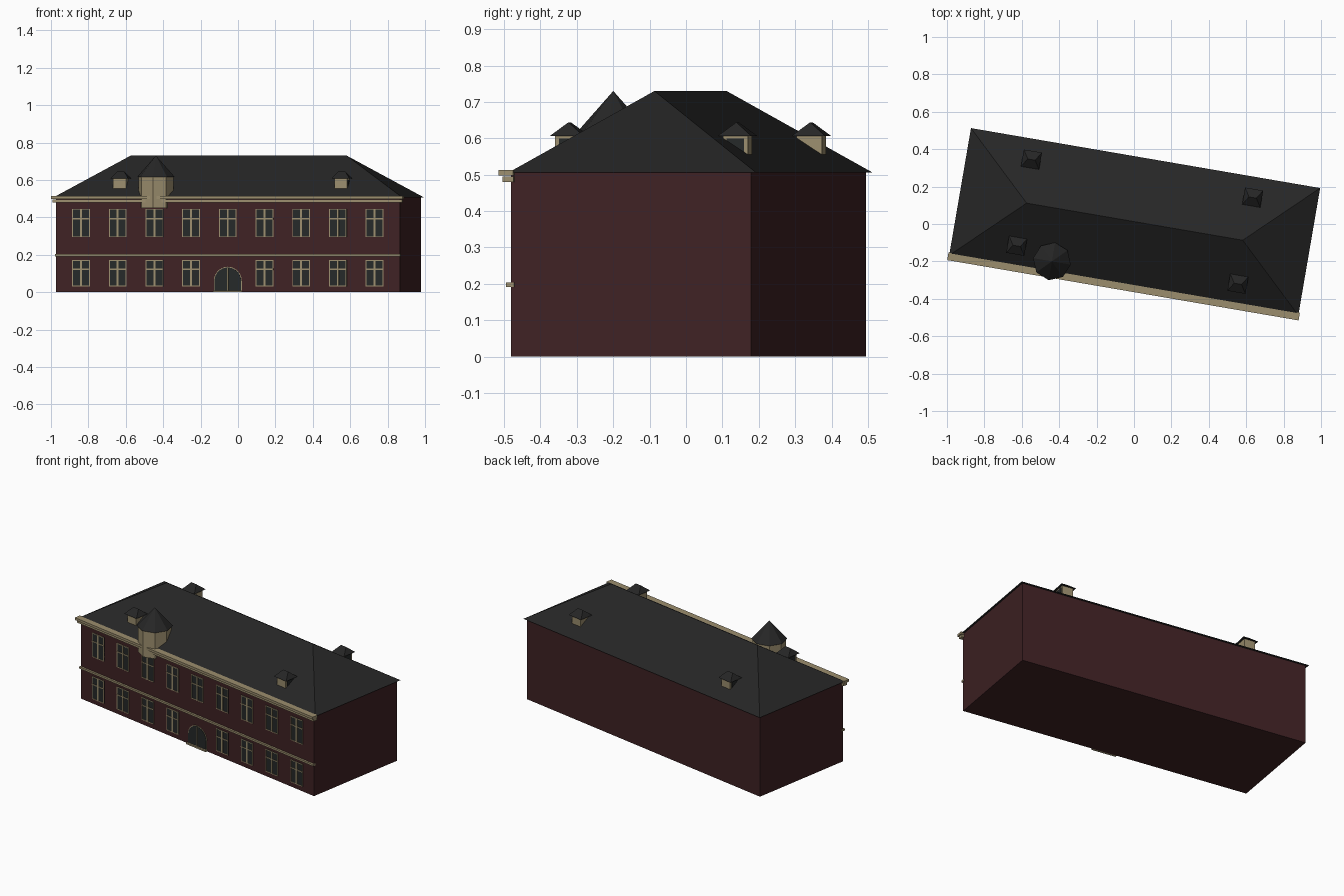
import bpy, bmesh, math
from mathutils import Matrix, Vector

if "Cube" in bpy.data.objects:
    bpy.data.objects.remove(bpy.data.objects["Cube"], do_unlink=True)

# Building frame: u runs along the facade, v towards the back
FRAME = Matrix.Translation((0.0025, 0.0065, 0)) @ Matrix.Rotation(math.radians(-9.74), 4, "Z")
HALF_L, HALF_D = 0.933, 0.335
FACE = -HALF_D


def material(name, rgb):
    m = bpy.data.materials.new(name)
    m.use_nodes = True
    m.diffuse_color = (*rgb, 1)
    m.node_tree.nodes["Principled BSDF"].inputs["Base Color"].default_value = (*rgb, 1)
    return m


BRICK = material("dark red brick", (0.050, 0.0155, 0.0175))
SLATE = material("dark slate", (0.0195, 0.0195, 0.0195))
STONE = material("tan stone", (0.33, 0.27, 0.155))
GLASS = material("dark glass", (0.019, 0.022, 0.022))


def finish(bm, name, mat):
    bmesh.ops.recalc_face_normals(bm, faces=bm.faces[:])
    mesh = bpy.data.meshes.new(name)
    bm.to_mesh(mesh)
    bm.free()
    mesh.materials.append(mat)
    ob = bpy.data.objects.new(name, mesh)
    ob.matrix_world = FRAME
    bpy.context.collection.objects.link(ob)
    return ob


def add_box(bm, u0, u1, v0, v1, z0, z1):
    size = Matrix.Diagonal((u1 - u0, v1 - v0, z1 - z0, 1))
    mid = Matrix.Translation(((u0 + u1) / 2, (v0 + v1) / 2, (z0 + z1) / 2))
    bmesh.ops.create_cube(bm, size=1, matrix=mid @ size)


def boxes(name, mat, items):
    bm = bmesh.new()
    for item in items:
        add_box(bm, *item)
    return finish(bm, name, mat)


def hip_roof(name, cu, cv, a, b, ridge, z0, z1):
    bm = bmesh.new()
    base = [bm.verts.new((cu + s * a, cv + t * b, z0)) for s, t in ((-1, -1), (1, -1), (1, 1), (-1, 1))]
    left, right = (bm.verts.new((cu + s * ridge, cv, z1)) for s in (-1, 1))
    f0, f1, f2, f3 = base
    for face in ((f0, f1, right, left), (f1, f2, right), (f2, f3, left, right), (f3, f0, left), base):
        bm.faces.new(face)
    return finish(bm, name, SLATE)


def extruded(name, mat, outline, v0, v1):
    """Extrude a closed (u, z) outline between two depths."""
    bm = bmesh.new()
    face = bm.faces.new([bm.verts.new((u, v0, z)) for u, z in outline])
    res = bmesh.ops.extrude_face_region(bm, geom=[face])
    verts = [g for g in res["geom"] if isinstance(g, bmesh.types.BMVert)]
    bmesh.ops.translate(bm, vec=Vector((0, v1 - v0, 0)), verts=verts)
    return finish(bm, name, mat)


# Main body and roof
boxes("brick_walls", BRICK, [(-HALF_L, HALF_L, -HALF_D, HALF_D, 0, 0.506)])
hip_roof("main_roof", 0, 0.006, 0.947, 0.345, 0.586, 0.506, 0.73)

# Facade mouldings
boxes("string_course", STONE, [(-HALF_L - 0.004, HALF_L + 0.004, FACE - 0.012, FACE + 0.01, 0.192, 0.204)])
boxes("cornice_lower", STONE, [(-0.948, 0.948, FACE - 0.02, FACE + 0.01, 0.48, 0.495)])
boxes("cornice_upper", STONE, [(-0.953, 0.953, FACE - 0.031, FACE + 0.01, 0.498, 0.513)])

# Windows: two rows of bays, the door takes the middle of the lower row
panes, frames = [], []
HW, BAR = 0.048, 0.005
for row, (z0, z1) in enumerate(((0.03, 0.172), (0.294, 0.446))):
    for bay in range(-4, 5):
        if row == 0 and bay == 0:
            continue
        u = bay * 0.199
        front, back = FACE - 0.004, FACE + 0.004
        panes.append((u - HW, u + HW, FACE - 0.002, back, z0, z1))
        for s in (-1, 1):
            e = u + s * (HW - BAR / 2)
            frames.append((e - BAR / 2, e + BAR / 2, front, back, z0, z1))
        frames.append((u - HW, u + HW, front, back, z0, z0 + BAR))
        frames.append((u - HW, u + HW, front, back, z1 - BAR, z1))
        frames.append((u - 0.005, u + 0.005, front - 0.001, back, z0, z1))
        bar = z0 + (z1 - z0) * 0.65
        frames.append((u - HW, u + HW, front - 0.001, back, bar - 0.003, bar + 0.003))
boxes("window_panes", GLASS, panes)
boxes("window_frames", STONE, frames)


# Arched door
def arch(r, spring):
    steps = 14
    curve = [(r * math.cos(math.pi * i / steps), spring + r * math.sin(math.pi * i / steps)) for i in range(steps + 1)]
    return [(r, 0.004)] + curve + [(-r, 0.004)]


extruded("door_surround", STONE, arch(0.076, 0.06), FACE - 0.002, FACE + 0.004)
extruded("door_leaves", GLASS, arch(0.072, 0.06), FACE - 0.004, FACE + 0.004)
boxes("door_centre_post", STONE, [(-0.003, 0.003, FACE - 0.006, FACE, 0.004, 0.13)])
boxes("door_step", STONE, [(-0.078, 0.078, FACE - 0.014, FACE + 0.004, 0, 0.01)])


# Octagonal corner turret breaking through the eaves
def octagon_cone(name, mat, r0, r1, z0, z1):
    bm = bmesh.new()
    place = Matrix.Translation((-0.4, -0.278, (z0 + z1) / 2))
    bmesh.ops.create_cone(bm, cap_ends=True, segments=8, radius1=r0, radius2=r1, depth=z1 - z0, matrix=place)
    bmesh.ops.remove_doubles(bm, verts=bm.verts[:], dist=0.0001)
    return finish(bm, name, mat)


octagon_cone("turret_body", STONE, 0.095, 0.095, 0.45, 0.616)
octagon_cone("turret_roof", SLATE, 0.102, 0, 0.616, 0.73)

# Four dormers with a window on the outer side
for side, s in (("left", 1), ("right", -1)):
    for end, t in (("front", -1), ("back", 1)):
        u, v = s * 0.6, 0.006 + t * 0.234
        tag = f"{end}_{side}_dormer"
        boxes(tag + "_body", STONE, [(u - 0.035, u + 0.035, v - 0.035, v + 0.035, 0.53, 0.609)])
        inner, outer = sorted((u + s * 0.03, u + s * 0.037))
        boxes(tag + "_window", GLASS, [(inner, outer, v - 0.024, v + 0.024, 0.54, 0.6)])
        hip_roof(tag + "_roof", u, v, 0.049, 0.046, 0.02, 0.607, 0.644)
